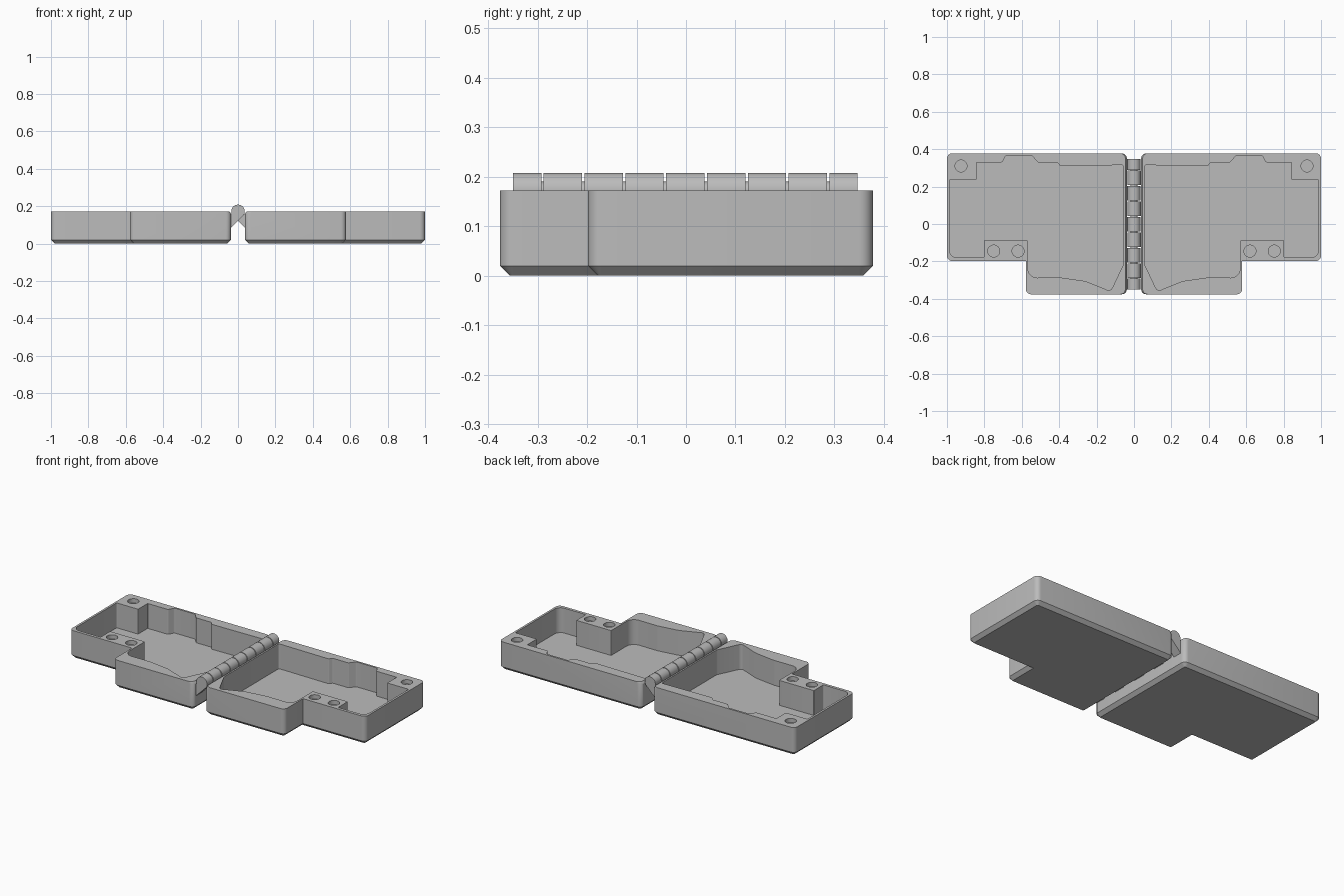
import bpy, bmesh, math
from mathutils import Vector

cube = bpy.data.objects.get("Cube")
if cube:
    bpy.data.objects.remove(cube, do_unlink=True)

grey = bpy.data.materials.new("plain grey")
grey.use_nodes = True
grey.diffuse_color = (0.5, 0.5, 0.5, 1)
grey.node_tree.nodes["Principled BSDF"].inputs["Base Color"].default_value = grey.diffuse_color

TOP, FLOOR, CHAMFER, ROUND = 0.172, 0.02, 0.02, 0.028


def rounded(points, steps=6):
    """Outline with each (x, y, radius) corner filleted by an arc."""
    result = []
    for i, (x, y, r) in enumerate(points):
        p = Vector((x, y))
        a = (Vector(points[i - 1][:2]) - p).normalized()
        b = (Vector(points[(i + 1) % len(points)][:2]) - p).normalized()
        if r == 0:
            result.append(p)
            continue
        half = a.angle(b) / 2
        centre = p + (a + b).normalized() * r / math.sin(half)
        start = p + a * r / math.tan(half) - centre
        end = p + b * r / math.tan(half) - centre
        sweep = start.angle(end)
        for k in range(steps + 1):
            t = k / steps
            arc = (start * math.sin((1 - t) * sweep) + end * math.sin(t * sweep)) / math.sin(sweep)
            result.append(centre + arc)
    return result


def loft(name, rings):
    """Closed solid through rings of 3D points."""
    bm = bmesh.new()
    loops = [[bm.verts.new(p) for p in ring] for ring in rings]
    n = len(loops[0])
    for low, high in zip(loops, loops[1:]):
        for i in range(n):
            j = (i + 1) % n
            bm.faces.new((low[i], low[j], high[j], high[i]))
    bm.faces.new(loops[0][::-1])
    bm.faces.new(loops[-1])
    bmesh.ops.recalc_face_normals(bm, faces=bm.faces)
    mesh = bpy.data.meshes.new(name)
    bm.to_mesh(mesh)
    bm.free()
    mesh.materials.append(grey)
    obj = bpy.data.objects.new(name, mesh)
    bpy.context.collection.objects.link(obj)
    return obj


def select(obj):
    bpy.ops.object.select_all(action="DESELECT")
    obj.select_set(True)
    bpy.context.view_layer.objects.active = obj


def smooth(obj):
    select(obj)
    bpy.ops.object.shade_smooth_by_angle(angle=math.radians(28))


def cut(obj, cutter):
    mod = obj.modifiers.new("cut", "BOOLEAN")
    mod.operation, mod.object, mod.solver = "DIFFERENCE", cutter, "EXACT"
    select(obj)
    bpy.ops.object.modifier_apply(modifier=mod.name)
    bpy.data.objects.remove(cutter, do_unlink=True)


def level(outline, side, z):
    return [(side * p.x, p.y, z) for p in outline]


def shell_outline(inset, hinge_inset, r):
    d = inset
    near = 0.038 + hinge_inset
    return rounded([(near, 0.378 - d, r), (1 - d, 0.378 - d, r), (1 - d, -0.198 + d, r),
                    (0.578 - d, -0.198 + d, 0), (0.578 - d, -0.376 + d, r), (near, -0.376 + d, r)])


# Recess outline: hinge wall, stepped back wall, corner pillar, magnet ledge, curved front
recess = rounded([
    (0.056, 0.315, 0.01), (0.395, 0.31, 0.01), (0.41, 0.33, 0.01), (0.515, 0.33, 0.01),
    (0.545, 0.366, 0.012), (0.685, 0.366, 0.012), (0.705, 0.33, 0.01), (0.842, 0.33, 0.004),
    (0.842, 0.238, 0.004), (0.987, 0.238, 0.006), (0.987, -0.18, 0.04), (0.803, -0.18, 0.006),
    (0.803, -0.088, 0.004), (0.568, -0.088, 0.004), (0.568, -0.288, 0.05), (0.395, -0.286, 0.1),
    (0.26, -0.305, 0.2), (0.125, -0.36, 0.02), (0.056, -0.215, 0.03)])
magnet_spots = [(0.925, 0.31), (0.75, -0.145), (0.62, -0.145)]


def circle(cx, cy, r, n=32):
    return [Vector((cx + r * math.cos(k * math.tau / n), cy + r * math.sin(k * math.tau / n)))
            for k in range(n)]


# Two mirrored trays with chamfered bases, recesses and magnet holes
for side, label in ((1, "left"), (-1, "right")):
    tray = loft(label + "_tray", [
        level(shell_outline(CHAMFER, CHAMFER, ROUND - CHAMFER), side, 0),
        level(shell_outline(0, 0, ROUND), side, CHAMFER),
        level(shell_outline(0, 0, ROUND), side, TOP - 0.012),
        level(shell_outline(0, 0.008, ROUND), side, TOP)])
    cut(tray, loft("recess_cutter", [level(recess, side, z) for z in (FLOOR, TOP + 0.1)]))
    for x, y in magnet_spots:
        cut(tray, loft("hole_cutter", [level(circle(x, y, 0.032), side, z)
                                       for z in (TOP - 0.025, TOP + 0.1)]))
    smooth(tray)

# Hinge knuckles alternate between trays, each on a sloping gusset
RADIUS, PITCH, GAP = 0.036, 0.0825, 0.005
arc = [(RADIUS * math.cos(a), TOP + RADIUS * math.sin(a))
       for a in (math.radians(-45 + 225 * k / 24) for k in range(25))]
knuckle = arc + [(-RADIUS, 0.155), (-0.041, 0.155), (-0.041, 0.08)]
gaps = [-0.29 + PITCH * k for k in range(8)]
starts = [-0.35] + [g + GAP / 2 for g in gaps]
ends = [g - GAP / 2 for g in gaps] + [0.347]
for i, (y0, y1) in enumerate(zip(starts, ends)):
    side = 1 if i % 2 == 0 else -1
    smooth(loft(f"hinge_knuckle_{i + 1}", [[(side * x, y, z) for x, z in knuckle] for y in (y0, y1)]))

# Hinge pin
smooth(loft("hinge_pin", [[(p.x, y, p.y) for p in circle(0, TOP, 0.018)] for y in (-0.34, 0.337)]))
